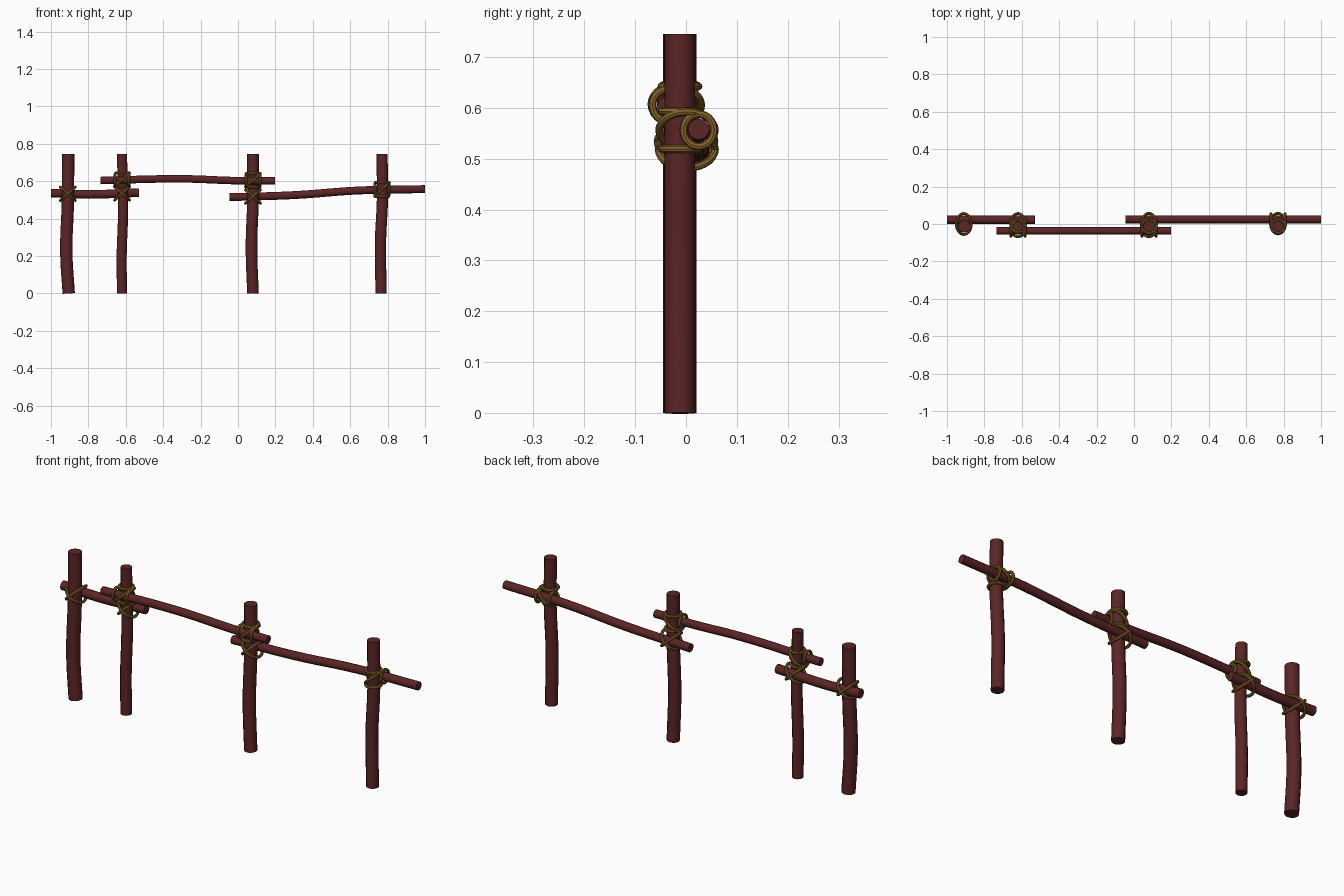
import bpy
from math import sin, cos, tau, radians
from mathutils import Vector

cube = bpy.data.objects.get("Cube")
if cube:
    bpy.data.objects.remove(cube, do_unlink=True)


def material(name, rgb):
    m = bpy.data.materials.new(name)
    m.use_nodes = True
    m.diffuse_color = (*rgb, 1)
    m.node_tree.nodes["Principled BSDF"].inputs["Base Color"].default_value = (*rgb, 1)
    return m


WOOD = material("red brown wood", (0.105, 0.018, 0.019))
ROPE = material("golden rope", (0.235, 0.125, 0.022))
POST_Y = -0.012
ROPE_R = 0.0075


def tube(name, points, radius, mat, closed=False):
    """Sweep a round section along a path and turn it into a smooth mesh."""
    curve = bpy.data.curves.new(name, "CURVE")
    curve.dimensions = "3D"
    curve.bevel_depth = radius
    curve.bevel_resolution = 2 if closed else 4
    curve.use_fill_caps = not closed
    curve.resolution_u = 6
    if closed:
        spline = curve.splines.new("POLY")
        spline.points.add(len(points) - 1)
        for p, co in zip(spline.points, points):
            p.co = (*co, 1)
        spline.use_cyclic_u = True
    else:
        spline = curve.splines.new("BEZIER")
        spline.bezier_points.add(len(points) - 1)
        for p, co in zip(spline.bezier_points, points):
            p.co = co
            p.handle_left_type = p.handle_right_type = "AUTO"
    curve.materials.append(mat)
    obj = bpy.data.objects.new(name, curve)
    bpy.context.collection.objects.link(obj)
    bpy.ops.object.select_all(action="DESELECT")
    obj.select_set(True)
    bpy.context.view_layer.objects.active = obj
    bpy.ops.object.convert(target="MESH")
    bpy.ops.object.shade_smooth_by_angle(angle=radians(40))


def loop(name, centre, u, v, a, b):
    """Closed elliptical rope loop in the plane of u and v."""
    c, u, v = Vector(centre), Vector(u), Vector(v)
    steps = [tau * i / 28 for i in range(28)]
    tube(name, [c + u * a * cos(t) + v * b * sin(t) for t in steps],
         ROPE_R, ROPE, closed=True)


def lashing(name, x, z, post_r, rail_y, rail_r, square):
    """Rope binding: crossed diagonals, or a square with one diagonal."""
    front = min(POST_Y - post_r, rail_y - rail_r)
    back = max(POST_Y + post_r, rail_y + rail_r)
    mid, depth = (front + back) / 2, (back - front) / 2 + 0.011
    for side in ((1,) if square else (1, -1)):
        angle = radians(42) * side
        loop(name + "_diagonal", (x, mid, z), (cos(angle), 0, sin(angle)),
             (0, 1, 0), 0.054, depth)
    if square:
        for side in (-1, 1):
            loop(name + "_rail_loop", (x + side * 0.038, rail_y, z),
                 (0, 1, 0), (0, 0, 1), rail_r + 0.009, rail_r + 0.011)
            loop(name + "_post_loop", (x, POST_Y, z + side * 0.037),
                 (1, 0, 0), (0, 1, 0), post_r + 0.006, post_r + 0.006)


# Upright posts: path of x, z points and a radius
posts = {
    "far_right_post": (0.033, [(-0.905, 0), (-0.918, 0.22), (-0.91, 0.48), (-0.908, 0.745)]),
    "inner_right_post": (0.027, [(-0.62, 0), (-0.622, 0.2), (-0.615, 0.42), (-0.62, 0.745)]),
    "inner_left_post": (0.031, [(0.08, 0), (0.072, 0.25), (0.08, 0.5), (0.08, 0.745)]),
    "far_left_post": (0.030, [(0.765, 0), (0.762, 0.28), (0.772, 0.5), (0.77, 0.745)]),
}
for name, (r, path) in posts.items():
    tube(name, [(x, POST_Y, z) for x, z in path], r, WOOD)

# Cross rails: depth, radius and path of x, z points
rails = {
    "right_rail": (0.022, 0.023, [(-1, 0.537), (-0.8, 0.53), (-0.53, 0.539)]),
    "middle_rail": (-0.037, 0.020, [(-0.735, 0.604), (-0.3, 0.613), (0.0, 0.603), (0.197, 0.602)]),
    "left_rail": (0.025, 0.021, [(-0.045, 0.515), (0.3, 0.526), (0.65, 0.551), (1, 0.558)]),
}
for name, (y, r, path) in rails.items():
    tube(name, [(x, y, z) for x, z in path], r, WOOD)

# Rope lashings where rails meet posts
joints = [
    ("far_right_post", "right_rail", -0.91, 0.533, False),
    ("inner_right_post", "right_rail", -0.62, 0.535, False),
    ("inner_right_post", "middle_rail", -0.62, 0.608, True),
    ("inner_left_post", "middle_rail", 0.08, 0.605, True),
    ("inner_left_post", "left_rail", 0.08, 0.518, False),
    ("far_left_post", "left_rail", 0.77, 0.556, True),
]
for post, rail, x, z, square in joints:
    lashing(post + "_" + rail + "_rope", x, z, posts[post][0],
            rails[rail][0], rails[rail][1], square)
